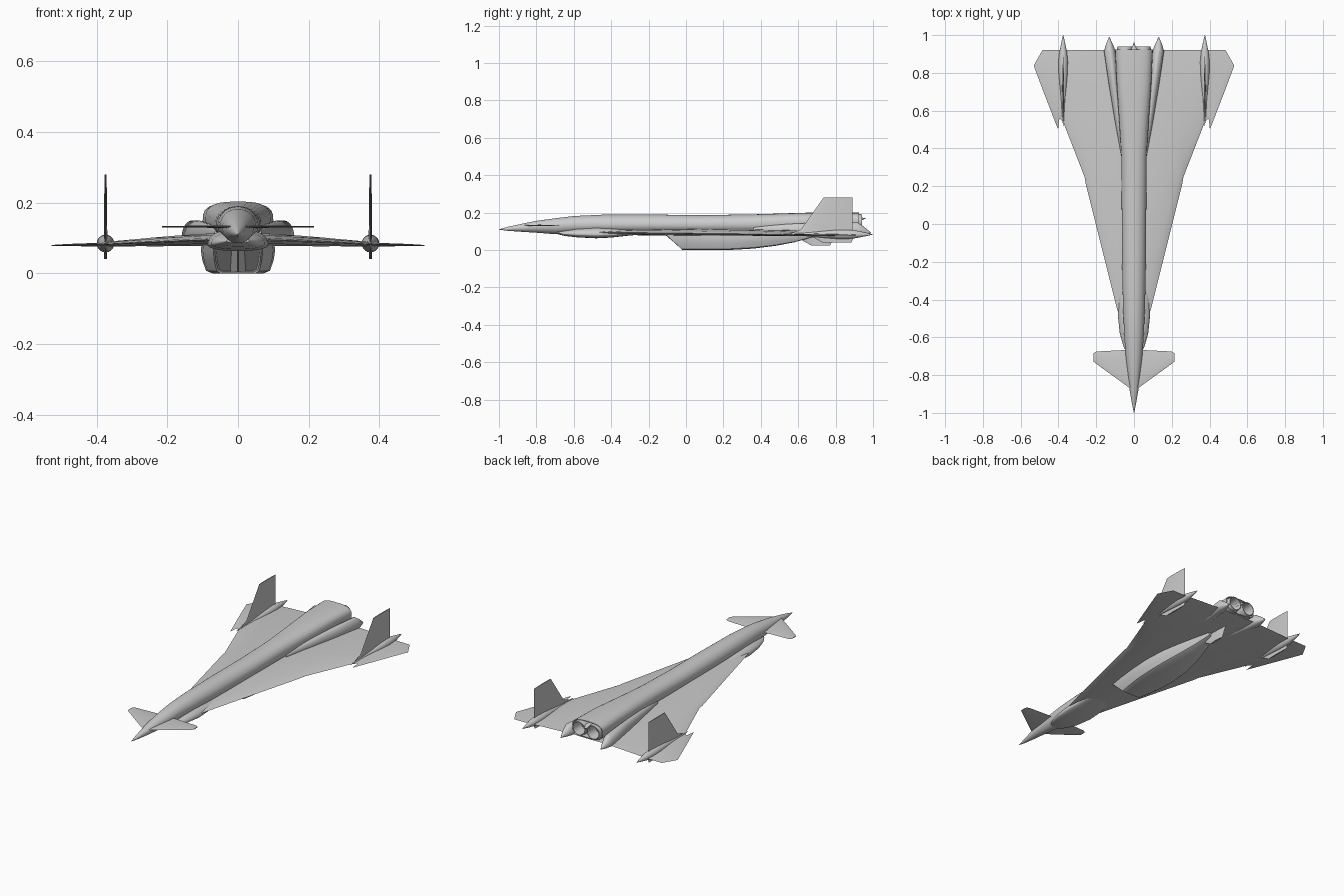
import bpy, bmesh, math
from mathutils import Vector


def loft(name, rings, mirror=False, angle=35):
    """Skin a list of equal-length point rings, cap both ends, optionally mirror over x."""
    bm = bmesh.new()
    vs = [[bm.verts.new(p) for p in ring] for ring in rings]
    n = len(rings[0])
    for a, b in zip(vs, vs[1:]):
        for i in range(n):
            j = (i + 1) % n
            bm.faces.new((a[i], a[j], b[j], b[i]))
    bm.faces.new(vs[0])
    bm.faces.new(vs[-1])
    bmesh.ops.recalc_face_normals(bm, faces=bm.faces)
    me = bpy.data.meshes.new(name)
    bm.to_mesh(me)
    bm.free()
    ob = bpy.data.objects.new(name, me)
    bpy.context.collection.objects.link(ob)
    if mirror:
        ob.modifiers.new("Mirror", 'MIRROR')
    bpy.ops.object.select_all(action='DESELECT')
    ob.select_set(True)
    bpy.context.view_layer.objects.active = ob
    bpy.ops.object.shade_smooth_by_angle(angle=math.radians(angle))
    return ob


def oval(y, cx, cz, rx, up, down, e=2.0, n=32):
    """Superellipse cross-section facing along y."""
    pts = []
    for i in range(n):
        a = 2 * math.pi * i / n
        c, s = math.cos(a), math.sin(a)
        px = math.copysign(abs(c) ** (2 / e), c) * rx
        pz = math.copysign(abs(s) ** (2 / e), s) * (up if s > 0 else down)
        pts.append((cx + px, y, cz + pz))
    return pts


def foil(le, te, normal, t):
    """Thin aerofoil section between two points; t is the half thickness."""
    le, te, normal = Vector(le), Vector(te), Vector(normal)
    prof = [(0.03, 0.25), (0.15, 0.7), (0.4, 1), (0.7, 0.75), (0.97, 0.15)]
    top = [le.lerp(te, u) + normal * t * h for u, h in prof]
    low = [le.lerp(te, u) - normal * t * h for u, h in reversed(prof)]
    return [le] + top + [te] + low


# Fuselage: needle nose, round middle, wide tail with a recessed engine bay
loft("fuselage", [oval(*s) for s in [
    (-1.0, 0, .11, .001, .001, .001), (-.95, 0, .113, .011, .012, .010),
    (-.88, 0, .119, .023, .021, .021), (-.8, 0, .125, .033, .031, .032),
    (-.7, 0, .13, .044, .040, .045), (-.6, 0, .135, .051, .047, .048),
    (-.45, 0, .135, .058, .054, .045), (-.2, 0, .135, .063, .055, .045),
    (.1, 0, .135, .065, .052, .045, 2.1), (.36, 0, .138, .067, .053, .045, 2.3),
    (.55, 0, .142, .079, .055, .048, 2.6), (.75, 0, .148, .092, .055, .05, 3),
    (.925, 0, .15, .1, .05, .05, 3), (.925, 0, .15, .096, .047, .047, 3),
    (.85, 0, .15, .093, .045, .045, 3)]])

# Chin fairing that blends nose and wing root
loft("chin_fairing", [oval(*s) for s in [
    (-.69, 0, .092, .032, .006, .006, 2.2), (-.65, 0, .088, .055, .018, .012, 2.2),
    (-.58, 0, .084, .075, .034, .016, 2.2), (-.48, 0, .082, .086, .043, .019, 2.3),
    (-.4, 0, .084, .083, .036, .017, 2.3), (-.3, 0, .09, .072, .022, .012, 2.2),
    (-.2, 0, .094, .055, .01, .008, 2.2)]])

# Delta wing with stepped leading edge and clipped tips
loft("delta_wing", [foil((x, a, z), (x, b, z), (0, 0, 1), t) for x, a, b, z, t in [
    (0, -.64, .92, .094, .018), (.05, -.55, .92, .094, .018),
    (.09, -.45, .92, .095, .017), (.17, -.13, .92, .092, .015),
    (.255, .21, .92, .088, .012), (.262, .25, .92, .088, .011),
    (.375, .54, .92, .082, .007), (.395, .56, .92, .081, .006),
    (.402, .50, .92, .081, .005), (.485, .715, .92, .080, .003),
    (.53, .835, .84, .079, .001)]], mirror=True)

# Canard foreplanes
loft("canard", [foil((x, a, .132), (x, b, .132), (0, 0, 1), t) for x, a, b, t in [
    (0, -.885, -.665, .004), (.2, -.74, -.675, .002), (.215, -.728, -.685, .002)]],
    mirror=True)

# Twin tail fins with small lower fins
side = (1, 0, 0)
loft("tail_fin", [foil((.375, a, z), (.375, b, z), side, t) for a, b, z, t in [
    (.55, .89, .085, .005), (.615, .89, .11, .005), (.735, .89, .28, .003)]], mirror=True)
loft("lower_fin", [foil((.375, a, z), (.375, b, z), side, .004) for a, b, z in [
    (.66, .9, .08), (.73, .885, .04)]], mirror=True)
loft("keel_fin", [foil((0, a, z), (0, b, z), side, .006) for a, b, z in [
    (.56, .8, .085), (.67, .77, .025)]])

# Spindle pods at the fin roots
loft("fin_pod", [oval(y, .375, .084, r, r, r, 2, 20) for y, r in [
    (.52, .001), (.58, .006), (.66, .011), (.74, .019), (.8, .024),
    (.86, .025), (.91, .02), (.96, .01), (1.0, .001)]], mirror=True)

# Tapered fairings beside the engines
loft("engine_side_fairing", [oval(*s) for s in [
    (.36, .055, .11, .012, .015, .01), (.55, .082, .108, .02, .032, .018),
    (.75, .108, .107, .027, .042, .022), (.915, .128, .105, .031, .045, .025),
    (.95, .13, .1, .019, .026, .016), (.99, .131, .092, .001, .001, .001)]], mirror=True)

# Engine nozzles (hollow, with an inner cone) and the spike between them
loft("engine_nozzle", [oval(y, .047, .15, r, r, r) for y, r in [
    (.855, .044), (.91, .045), (.94, .041), (.94, .037), (.89, .034),
    (.87, .033), (.87, .016), (.905, .002)]], mirror=True)
loft("tail_spike", [oval(y, 0, .168, r, r * .8, r * .8, 2, 16) for y, r in [
    (.85, .018), (.925, .018), (.94, .008), (.962, .001)]])


# Belly intake: raked front with a recessed mouth, tapering to the rear
def belly(y, w, z0, rake=0.0, top=.088, inset=0.0):
    h = top - z0
    half = [(w * .72, z0), (w * .86, z0 + h * .07), (w * .96, z0 + h * .4),
            (w, z0 + h * .72), (w * .98, top)]
    half = [(x - inset, z) for x, z in half]
    pts = half + [(-x, z) for x, z in reversed(half)]
    return [(x, y - rake * (z - z0) / h, z) for x, z in pts]


loft("belly_intake", [
    belly(.06, .066, .006, .09, .076, .005), belly(-.02, .068, .004, .09, .08, .003),
    belly(-.02, .07, 0, .09), belly(.05, .085, 0, .07), belly(.14, .1, 0, .03),
    belly(.24, .105, .001), belly(.36, .097, .008), belly(.48, .075, .023),
    belly(.58, .05, .042), (belly(.68, .022, .07))])

# Wedge splitter inside the mouth
loft("intake_splitter", [[(-w, y - r, .082), (w, y - r, .082), (w, y, .004), (-w, y, .004)]
                         for y, r, w in [(-.018, .085, .001), (.062, .08, .022)]])
